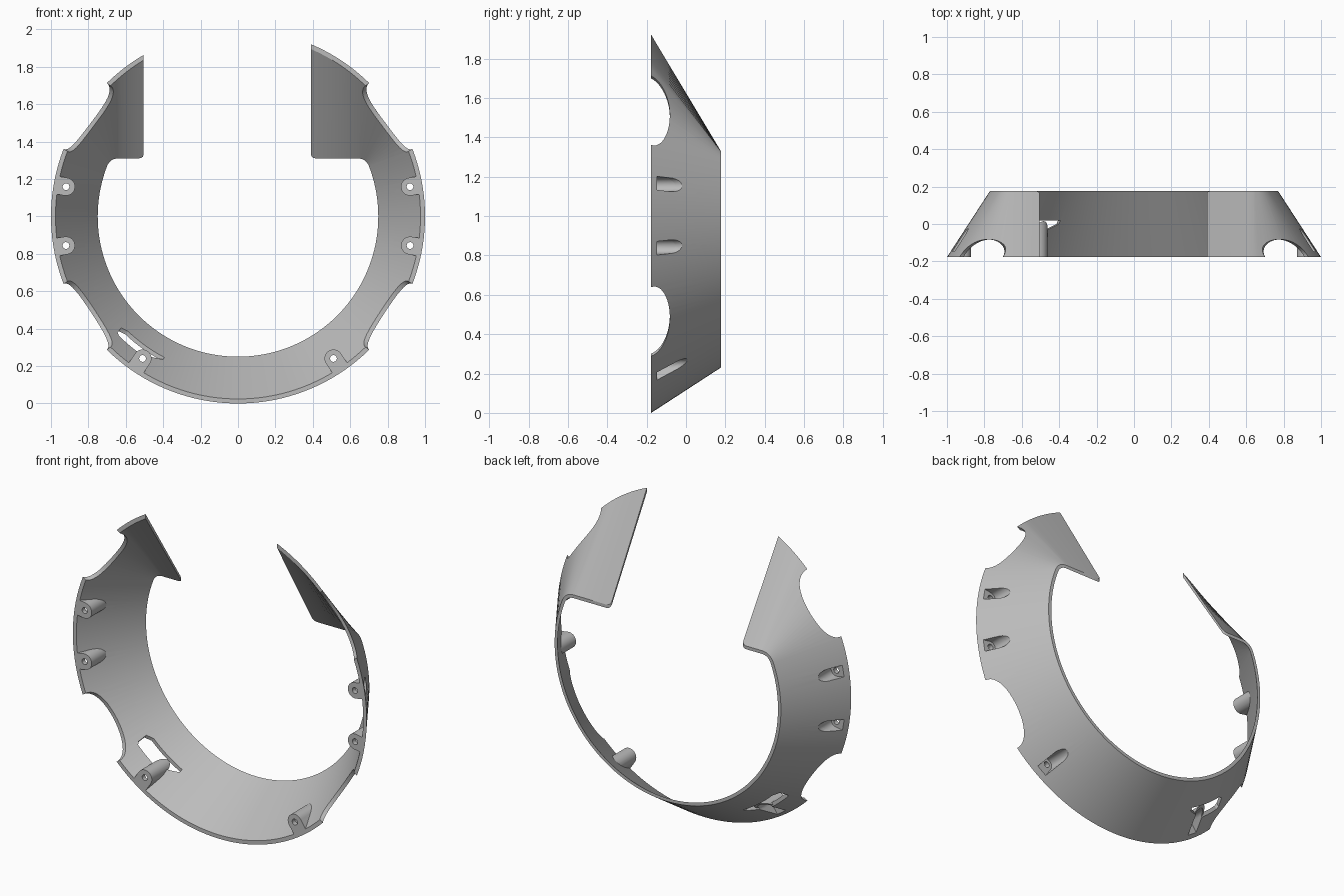
import bpy, bmesh
from math import sin, cos, acos, sqrt, pi, radians
from mathutils import Matrix, Vector

cube = bpy.data.objects.get("Cube")
if cube:
    bpy.data.objects.remove(cube, do_unlink=True)

HALF = 0.177          # half depth of the ring
BLEND = radians(21)   # where the cone starts turning into a flat wing

grey = bpy.data.materials.new("plain grey")
grey.use_nodes = True
grey.diffuse_color = (0.5, 0.5, 0.5, 1)
grey.node_tree.nodes["Principled BSDF"].inputs["Base Color"].default_value = (0.5, 0.5, 0.5, 1)


def make_object(name, bm):
    bmesh.ops.recalc_face_normals(bm, faces=bm.faces)
    mesh = bpy.data.meshes.new(name)
    bm.to_mesh(mesh)
    bm.free()
    mesh.materials.append(grey)
    obj = bpy.data.objects.new(name, mesh)
    bpy.context.collection.objects.link(obj)
    return obj


def prism(name, outline, axes, low, high):
    """Extrude a 2D outline along the third axis, about the ring centre."""
    bm = bmesh.new()
    m = Matrix(axes).transposed()
    rings = [[bm.verts.new(m @ Vector((u, v, w)) + Vector((0, 0, 1))) for u, v in outline]
             for w in (low, high)]
    n = len(outline)
    for ring in rings:
        bm.faces.new(ring)
    for i in range(n):
        j = (i + 1) % n
        bm.faces.new((rings[0][i], rings[0][j], rings[1][j], rings[1][i]))
    return make_object(name, bm)


def directions(a):
    radial, tangent = Vector((cos(a), 0, sin(a))), Vector((-sin(a), 0, cos(a)))
    return radial, tangent, Vector((0, 1, 0))


def boss_prism(name, a, dist, rad, low, high):
    """U-shaped bar along y, open towards the outside of the ring."""
    arc = [pi / 2 + pi * i / 16 for i in range(17)]
    outline = [(dist + rad * cos(t), rad * sin(t)) for t in arc]
    outline += [(dist + 0.2, -rad), (dist + 0.2, rad)]
    return prism(name, outline, directions(a), low, high)


def side_prism(name, a, outline):
    """Cutter running radially through the wall; outline is (tangent, y)."""
    radial, tangent, y = directions(a)
    return prism(name, outline, (tangent, y, radial), 0.6, 1.2)


def boolean(obj, cutter, operation):
    cutter.hide_render = True
    mod = obj.modifiers.new("cut", 'BOOLEAN')
    mod.operation, mod.solver, mod.object = operation, 'EXACT', cutter
    bpy.context.view_layer.objects.active = obj
    bpy.ops.object.modifier_apply(modifier=mod.name)


def smooth(obj):
    bpy.ops.object.select_all(action='DESELECT')
    obj.select_set(True)
    bpy.context.view_layer.objects.active = obj
    bpy.ops.object.shade_smooth_by_angle(angle=radians(30))


# Shell: ruled surface from a round front rim to a back rim with flat-topped wings
def wing_columns(side, x_end, front_r, back_r, top):
    columns = []

    def add(x, z, bx, bz, lift=0.0):
        front, back = Vector((side * x, -HALF, 1 + z)), Vector((side * bx, HALF, 1 + bz))
        columns.append((front, back.lerp(front, lift)))

    # free end with a small rounded corner, then the flat wing
    start = 0.64
    xs = [x_end, x_end + 0.004, x_end + 0.012, x_end + 0.025]
    xs += [x_end + 0.025 + (start - x_end - 0.025) * i / 8 for i in range(1, 8)]
    for x, lift in zip(xs, [0.035, 0.017, 0.006] + [0] * 8):
        add(x, sqrt(front_r ** 2 - x * x), x, top, lift)
    # fan around the corner into the cone
    corner = sqrt(back_r ** 2 - top * top)
    a0 = acos(start / front_r)
    for i in range(17):
        t = i / 16
        a = a0 + (BLEND - a0) * t
        p, q, r = (1 - t) ** 2, 2 * t * (1 - t), t * t
        add(front_r * cos(a), front_r * sin(a),
            p * start + q * corner + r * back_r * cos(BLEND),
            (p + q) * top + r * back_r * sin(BLEND))
    return columns


def layer(front_r, back_r, top):
    left = wing_columns(1, 0.39, front_r, back_r, top)
    right = wing_columns(-1, 0.505, front_r, back_r, top)
    cone, steps = [], 96
    for i in range(1, steps):
        a = BLEND - (pi + 2 * BLEND) * i / steps
        d = Vector((cos(a), 0, sin(a)))
        cone.append((d * front_r + Vector((0, -HALF, 1)), d * back_r + Vector((0, HALF, 1))))
    return left + cone + right[::-1]


bm = bmesh.new()
sections = [[bm.verts.new(p) for p in (of, ob, ib, inf)]
            for (of, ob), (inf, ib) in zip(layer(1.0, 0.77, 0.33), layer(0.976, 0.75, 0.31))]
for a, b in zip(sections, sections[1:]):
    for k in range(4):
        j = (k + 1) % 4
        bm.faces.new((a[k], a[j], b[j], b[k]))
bm.faces.new(sections[0])
bm.faces.new(sections[-1])
shell = make_object("ring_shell", bm)

helpers = []

# Scalloped notches in the front rim
oval = [(0.21 * cos(2 * pi * i / 48), 0.095 * sin(2 * pi * i / 48) - HALF) for i in range(48)]
for deg in (33.3, -33.3, 146.7, 213.3):
    notch = side_prism("notch_cutter", radians(deg), oval)
    boolean(shell, notch, 'DIFFERENCE')
    helpers.append(notch)

# Slanted slot low on the right side
slot = side_prism("slot_cutter", radians(233),
                  [(-0.14, -0.05), (-0.125, -0.06), (0.03, -0.06), (0.14, 0.0),
                   (0.14, 0.02), (-0.1, 0.02), (-0.14, 0.0)])
boolean(shell, slot, 'DIFFERENCE')
helpers.append(slot)

# Solid cone that trims the bosses to the wall
bm = bmesh.new()
bmesh.ops.create_cone(bm, cap_ends=True, segments=144, radius1=0.992, radius2=0.762,
                      depth=2 * HALF,
                      matrix=Matrix.Translation((0, 0, 1)) @ Matrix.Rotation(-pi / 2, 4, 'X'))
core = make_object("boss_trimmer", bm)
helpers.append(core)

# Screw bosses: hollow from outside, drilled from the front
circle = [(cos(2 * pi * i / 24), sin(2 * pi * i / 24)) for i in range(24)]
for label, deg, dist in (("upper", 9.8, 0.933), ("middle", -9.6, 0.933), ("lower", -56.1, 0.915)):
    for side, a in (("left", radians(deg)), ("right", pi - radians(deg))):
        boss = boss_prism(f"{label}_{side}_boss", a, dist, 0.048, -0.3, 0.12)
        pocket = boss_prism("pocket_cutter", a, dist, 0.035, -0.148, 0.2)
        hole = prism("screw_cutter", [(dist + 0.018 * u, 0.018 * v) for u, v in circle],
                     directions(a), -0.4, -0.1)
        boolean(boss, core, 'INTERSECT')
        boolean(boss, pocket, 'DIFFERENCE')
        boolean(boss, hole, 'DIFFERENCE')
        boolean(shell, pocket, 'DIFFERENCE')
        smooth(boss)
        helpers += [pocket, hole]

smooth(shell)
for helper in helpers:
    bpy.data.objects.remove(helper, do_unlink=True)
